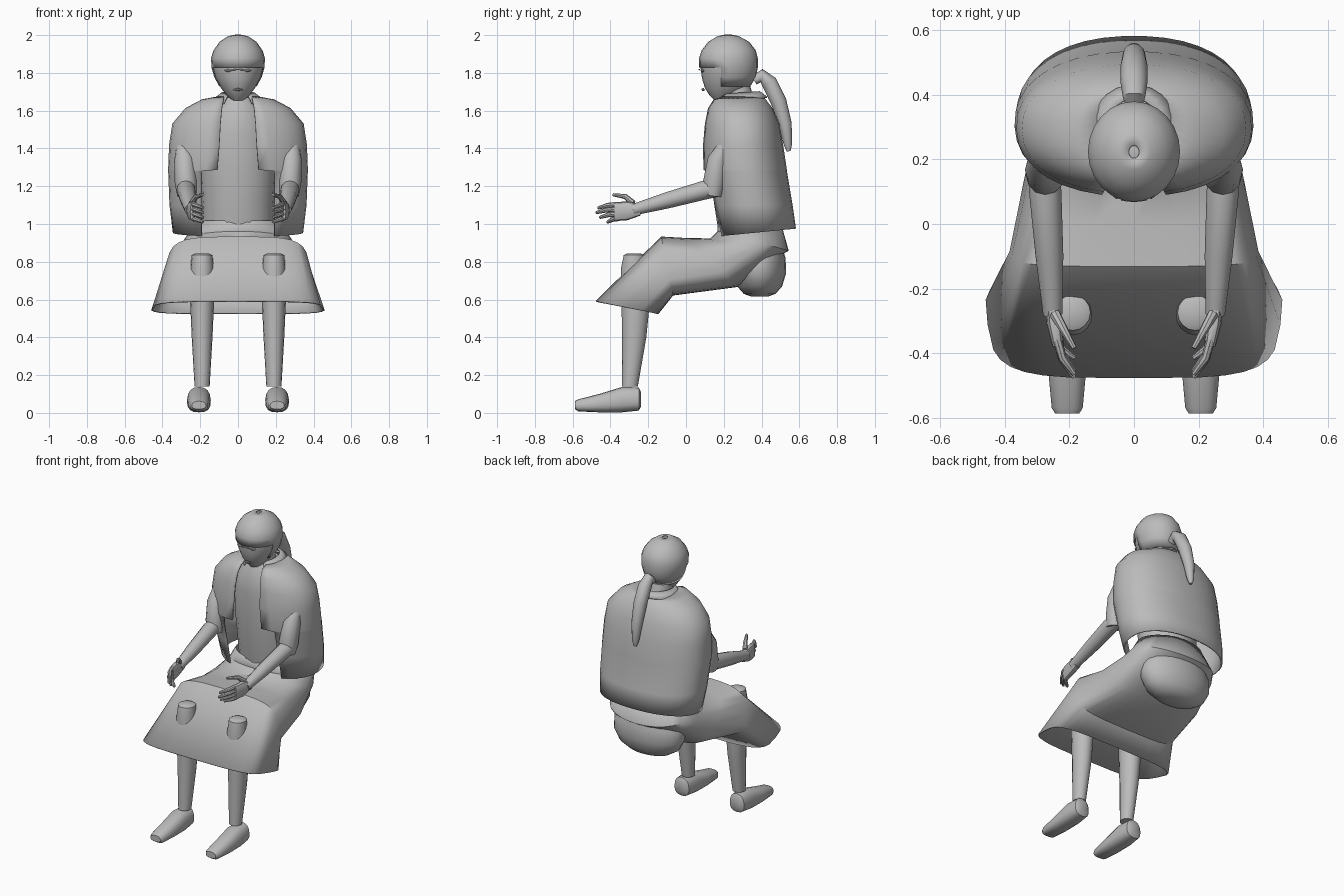
import bpy
import bmesh
from math import sin, cos, pi, asin, radians
from mathutils import Vector

cube = bpy.data.objects.get("Cube")
if cube:
    bpy.data.objects.remove(cube, do_unlink=True)

grey = bpy.data.materials.new("plain grey")
grey.use_nodes = True
grey.diffuse_color = (0.5, 0.5, 0.5, 1)
grey.node_tree.nodes["Principled BSDF"].inputs["Base Color"].default_value = (0.5, 0.5, 0.5, 1)


def power(v, p):
    return (abs(v) ** p) * (1 if v >= 0 else -1)


def ring(a, b, wa, wb=None, p=1.0, cx=0.0, n=20, gap=None):
    """Section between front point a and back point b, both (y, z)."""
    wb = wa if wb is None else wb
    start, span, count = pi / 2, 2 * pi, n
    if gap is not None:
        half = asin(min(0.99, gap / wa))
        start, span, count = pi / 2 + half, 2 * pi - 2 * half, n - 1
    pts = []
    for i in range(n):
        t = start + span * i / count
        u, v = power(cos(t), p), (power(sin(t), p) + 1) / 2
        pts.append(Vector((cx + u * (wb + (wa - wb) * v),
                           b[0] + (a[0] - b[0]) * v,
                           b[1] + (a[1] - b[1]) * v)))
    return pts


def loft(name, rings, caps=True, closed=True, thick=0, drop=None, angle=40):
    bm = bmesh.new()
    rows = [[bm.verts.new(q) for q in r] for r in rings]
    n = len(rows[0])
    for r, s in zip(rows, rows[1:]):
        for i in range(n if closed else n - 1):
            j = (i + 1) % n
            bm.faces.new((r[i], r[j], s[j], s[i]))
    if caps:
        bm.faces.new(rows[0])
        bm.faces.new(rows[-1])
    if drop:
        gone = [f for f in bm.faces if drop(f.calc_center_median())]
        bmesh.ops.delete(bm, geom=gone, context='FACES')
    bmesh.ops.recalc_face_normals(bm, faces=bm.faces)
    mesh = bpy.data.meshes.new(name)
    bm.to_mesh(mesh)
    bm.free()
    mesh.materials.append(grey)
    ob = bpy.data.objects.new(name, mesh)
    bpy.context.collection.objects.link(ob)
    bpy.ops.object.select_all(action='DESELECT')
    ob.select_set(True)
    bpy.context.view_layer.objects.active = ob
    bpy.ops.object.shade_smooth_by_angle(angle=radians(angle))
    if thick:
        mod = ob.modifiers.new("thickness", 'SOLIDIFY')
        mod.thickness = thick
        mod.offset = 0
    return ob


def tube(name, path, radii, n=12):
    """Round tapered tube along a path."""
    path = [Vector(q) for q in path]
    rings = []
    for i, q in enumerate(path):
        d = (path[min(i + 1, len(path) - 1)] - path[max(i - 1, 0)]).normalized()
        side = d.cross(Vector((0.3, 0.5, 0.8)) if abs(d.x) > 0.8 else Vector((1, 0, 0))).normalized()
        up = d.cross(side)
        rings.append([q + radii[i] * (cos(2 * pi * k / n) * side + sin(2 * pi * k / n) * up)
                      for k in range(n)])
    return loft(name, rings)


def level(rows, **kw):
    """Horizontal sections from rows of height, half width, front y, back y."""
    return [ring((f, z), (b, z), w, **kw) for z, w, f, b in rows]


# Head, hair and neck
head_rows = [(1.655, .03, .15, .22), (1.68, .06, .125, .28), (1.72, .09, .1, .33),
             (1.77, .118, .085, .36), (1.82, .132, .078, .37), (1.87, .135, .077, .37),
             (1.91, .122, .09, .36), (1.955, .09, .125, .325), (1.985, .045, .175, .27),
             (1.992, .01, .21, .235)]
loft("head", level(head_rows, n=24))
hair_rows = [(z + .008, w + .006, f - .006, b + .008) for z, w, f, b in head_rows[2:]]
loft("hair", level(hair_rows, n=24), caps=False, thick=.004,
     drop=lambda c: c.z < 1.85 and c.y < .19)
loft("neck", level([(1.58, .09, .17, .38), (1.66, .075, .19, .36), (1.73, .07, .2, .34)]))
tube("ponytail", [(0, .36, 1.76), (0, .4, 1.785), (0, .44, 1.75), (0, .49, 1.65),
                  (0, .525, 1.53), (0, .54, 1.42), (0, .543, 1.385)],
     [.025, .036, .042, .042, .035, .022, .01])
tube("mouth", [(-.025, .098, 1.71), (0, .09, 1.712), (.025, .098, 1.71)], [.003, .008, .003], 8)
tube("glasses_bridge", [(-.04, .075, 1.815), (0, .07, 1.818), (.04, .075, 1.815)], [.003] * 3, 6)

# Shirt and open vest
loft("shirt", level([(.97, .19, .17, .48), (1.1, .19, .15, .48), (1.28, .2, .13, .48),
                     (1.48, .2, .125, .46), (1.6, .15, .135, .42), (1.67, .08, .17, .38)]))
vest_rows = [(1.67, .11, .17, .4, .07), (1.655, .19, .14, .42, .07), (1.61, .275, .115, .455, .075),
             (1.53, .343, .1, .49, .08), (1.42, .36, .09, .51, .085), (1.287, .365, .09, .53, .095),
             (1.28, .365, .092, .53, .18), (1.1, .358, .13, .56, .18), (.955, .34, .165, .578, .18)]
vest = [ring((f, z - (.02 if z < 1 else 0)), (b, z + (.02 if z < 1 else 0)), w, p=.9, n=32, gap=g)
        for z, w, f, b, g in vest_rows]
loft("vest", vest, caps=False, closed=False, thick=.01)
loft("collar", [ring((.18, 1.685), (.39, 1.7), .085, n=20, gap=.05),
                ring((.15, 1.635), (.43, 1.67), .135, n=20, gap=.075)],
     caps=False, closed=False, thick=.008)

# Skirt draped over the lap, open at the hem
loft("skirt", [ring((.17, 1.02), (.5, 1.0), .22, n=28),
               ring((.17, .96), (.54, .86), .27, .3, n=28),
               ring((.13, .92), (.47, .82), .29, .32, p=.8, n=28),
               ring((.0, .922), (.27, .67), .31, .34, p=.6, n=28),
               ring((-.13, .93), (-.07, .625), .35, .4, p=.5, n=28),
               ring((-.475, .59), (-.15, .525), .425, .475, p=.5, n=28)],
     caps=False, thick=.008)

# Seat of the body
loft("hips", [ring((.39 - .14 * r, z), (.39 + .14 * r, z), .25 * r, n=24)
              for z, r in [(.615, .3), (.63, .6), (.67, .85), (.74, 1), (.82, .98), (.9, .8)]])

for s, side in ((1, "left"), (-1, "right")):
    # Legs and feet
    loft(side + "_lower_leg", level([(.845, .035, -.31, -.24), (.835, .055, -.33, -.22),
                                     (.76, .062, -.345, -.205), (.6, .064, -.342, -.19),
                                     (.4, .055, -.338, -.21), (.14, .04, -.34, -.255)],
                                    cx=.19 * s, n=16))
    tube(side + "_thigh", [(.14 * s, .32, .78), (.185 * s, -.25, .77)], [.085, .06])
    loft(side + "_foot", [ring((y, top), (y, low), w * .85, w, p=.8, cx=.207 * s, n=16)
                          for y, w, low, top in [(-.238, .04, .035, .11), (-.25, .058, .012, .135),
                                                 (-.34, .068, .003, .137), (-.46, .063, .003, .1),
                                                 (-.57, .052, .008, .072), (-.588, .04, .02, .062)]])
    # Arms
    tube(side + "_sleeve", [(.29 * s, .21, 1.42), (.283 * s, .17, 1.34),
                            (.275 * s, .15, 1.22), (.272 * s, .14, 1.15)],
         [.035, .055, .06, .05])
    tube(side + "_forearm", [(.278 * s, .17, 1.19), (.275 * s, .1, 1.18), (.262 * s, -.1, 1.125),
                             (.252 * s, -.28, 1.075)], [.045, .05, .043, .03])
    # Hand with four curled fingers and a thumb
    loft(side + "_palm", [ring((y, top), (y, low), w, p=.8, cx=x * s, n=12)
                          for y, x, w, low, top in [(-.24, .252, .025, 1.045, 1.105),
                                                    (-.31, .247, .024, 1.02, 1.12),
                                                    (-.38, .235, .018, 1.015, 1.115)]])
    for k in range(4):
        z, reach = 1.103 - .025 * k, (.0, .01, -.01, -.05)[k]
        tube(f"{side}_finger_{k + 1}",
             [(.236 * s, -.365, z), (.222 * s, -.415 - reach / 2, z - .004),
              (.185 * s, -.465 - reach, z - .018)], [.014, .013, .008], 8)
    tube(side + "_thumb", [(.245 * s, -.28, 1.11), (.222 * s, -.32, 1.145),
                           (.185 * s, -.385, 1.155)], [.017, .014, .008], 8)
    # Eye
    tube(side + "_eye", [(.036 * s, .084, 1.812), (.053 * s, .086, 1.812), (.07 * s, .094, 1.812)],
         [.003, .009, .003], 8)
